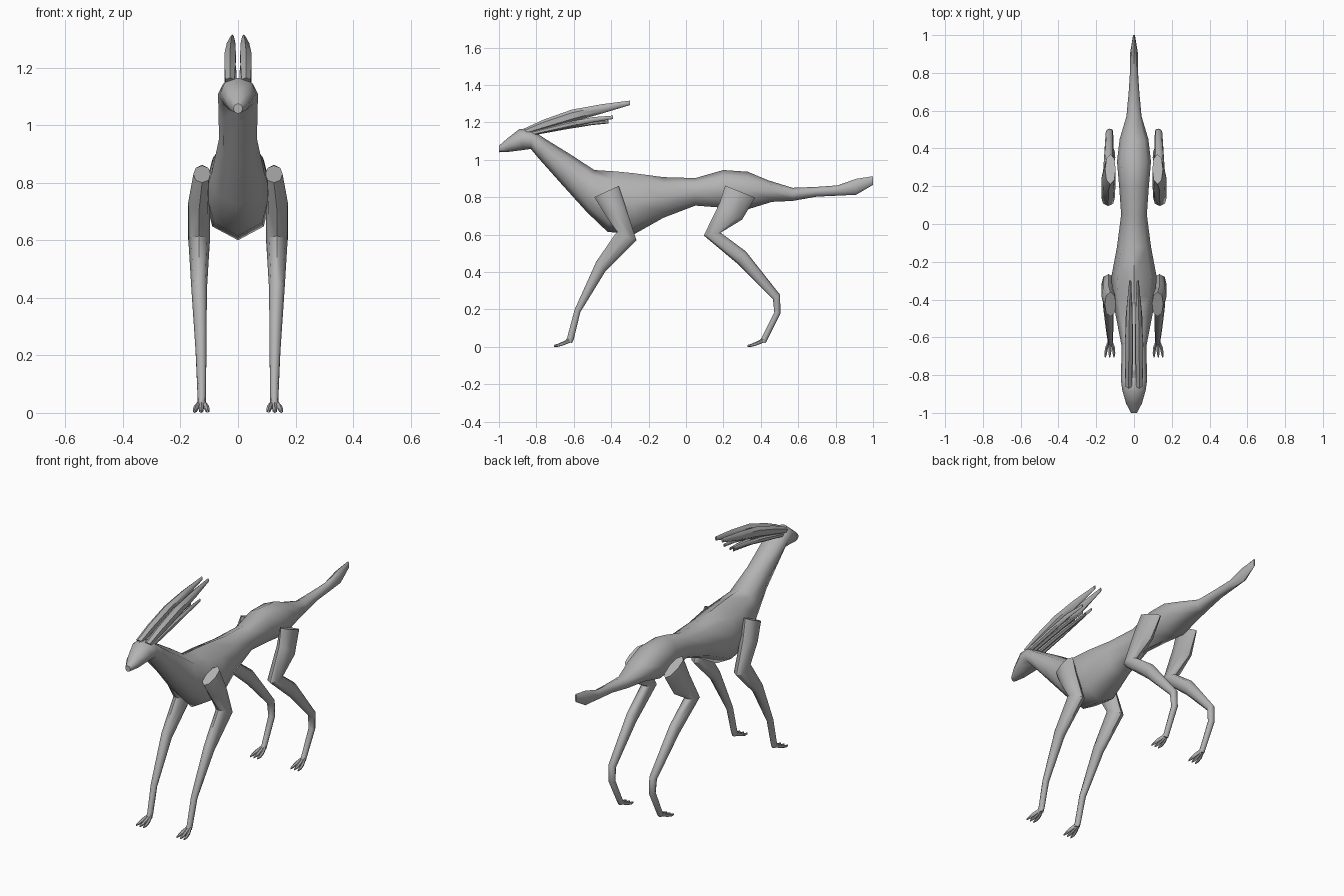
import bpy, bmesh, math

grey = bpy.data.materials.new("plain grey")
grey.diffuse_color = (0.45, 0.45, 0.45, 1)


def loft(name, sections, sides=8, full=0.85):
    """Skin rings; each section is (y, z) of one edge, (y, z) of the other, centre x, half width."""
    bm = bmesh.new()
    rings = []
    for y1, z1, y2, z2, cx, w in sections:
        ring = []
        for i in range(sides):
            a = 2 * math.pi * i / sides
            s, c = math.sin(a), math.cos(a)
            x = math.copysign(abs(s) ** full, s) * w if abs(s) > 1e-6 else 0
            t = (1 - c) / 2
            ring.append(bm.verts.new((cx + x, y1 + (y2 - y1) * t, z1 + (z2 - z1) * t)))
        rings.append(ring)
    for a, b in zip(rings, rings[1:]):
        for i in range(sides):
            j = (i + 1) % sides
            bm.faces.new((a[i], a[j], b[j], b[i]))
    bm.faces.new(rings[0])
    bm.faces.new(rings[-1])
    bmesh.ops.recalc_face_normals(bm, faces=bm.faces)
    me = bpy.data.meshes.new(name)
    bm.to_mesh(me)
    bm.free()
    me.materials.append(grey)
    ob = bpy.data.objects.new(name, me)
    bpy.context.collection.objects.link(ob)
    bpy.ops.object.select_all(action='DESELECT')
    ob.select_set(True)
    bpy.context.view_layer.objects.active = ob
    bpy.ops.object.shade_smooth_by_angle(angle=math.radians(50))
    return ob


def mirrored(ob):
    ob.modifiers.new("other side", 'MIRROR').use_axis = (True, False, False)
    return ob


# Head, neck, torso and tail in one skin: back edge, belly edge, half width
body = [
    (-1.00, 1.075, -1.00, 1.04, .016), (-.95, 1.118, -.95, 1.042, .042),
    (-.89, 1.165, -.87, 1.052, .062), (-.82, 1.158, -.83, 1.058, .070),
    (-.75, 1.11, -.79, 1.01, .068), (-.62, 1.03, -.67, .875, .066),
    (-.49, .945, -.53, .72, .092), (-.38, .938, -.42, .615, .113),
    (-.28, .928, -.28, .60, .120), (-.12, .907, -.12, .69, .090),
    (.05, .902, .05, .755, .068), (.20, .945, .18, .745, .078),
    (.33, .936, .33, .735, .090), (.44, .89, .46, .775, .076),
    (.57, .85, .57, .78, .040), (.70, .855, .70, .803, .028),
    (.81, .863, .81, .808, .021), (.91, .898, .91, .813, .020),
    (1.0, .912, 1.0, .866, .005),
]
loft("body", [(a, b, c, d, 0, w) for a, b, c, d, w in body])

# Legs: front edge, rear edge, centre x, half width
front_leg = [
    (-.49, .80, -.36, .86, .125, .030), (-.435, .71, -.325, .755, .135, .038),
    (-.37, .615, -.265, .57, .135, .037), (-.48, .455, -.43, .405, .135, .027),
    (-.595, .20, -.565, .185, .128, .018), (-.635, .05, -.60, .04, .126, .014),
    (-.645, .03, -.61, .02, .126, .015),
]
hind_leg = [
    (.21, .862, .37, .797, .125, .028), (.18, .77, .30, .68, .135, .038),
    (.095, .595, .185, .61, .137, .036), (.28, .44, .32, .51, .135, .027),
    (.465, .255, .503, .278, .130, .020), (.472, .185, .505, .178, .128, .018),
    (.405, .05, .435, .037, .126, .014), (.392, .03, .425, .02, .126, .015),
]
mirrored(loft("front_leg", front_leg))
mirrored(loft("hind_leg", hind_leg))

# Three spread, arched toes on each foot
for part, y in (("front", -.62), ("hind", .415)):
    for n, k in enumerate((-1, 0, 1)):
        mirrored(loft(f"{part}_toe_{n + 1}", [
            (y, .046, y, .022, .126 + .007 * k, .007),
            (y - .035, .03, y - .035, .008, .127 + .018 * k, .009),
            (y - .065, .016, y - .065, 0, .128 + .022 * k, .008),
            (y - .087, .010, y - .087, 0, .129 + .023 * k, .003)], sides=6))

# Long swept-back horns, leaf shaped and blunt at the end
mirrored(loft("upper_horn", [
    (-.87, 1.165, -.84, 1.14, .028, .018), (-.76, 1.215, -.74, 1.165, .028, .021),
    (-.61, 1.268, -.59, 1.207, .027, .022), (-.45, 1.297, -.44, 1.25, .024, .017),
    (-.30, 1.316, -.30, 1.292, .020, .006)], sides=6))

# Two slender blades below each horn
for name, x, drop in (("outer_blade", .036, 0), ("inner_blade", .016, -.024)):
    mirrored(loft(name, [
        (-.83, 1.152, -.81, 1.132, x, .012),
        (-.66, 1.196 + drop * .3, -.65, 1.166 + drop * .2, x, .013),
        (-.50, 1.228 + drop, -.50, 1.200 + drop * .6, x, .010),
        (-.39 + drop, 1.236 + drop, -.39 + drop, 1.218 + drop, x - .005, .004)], sides=6))
